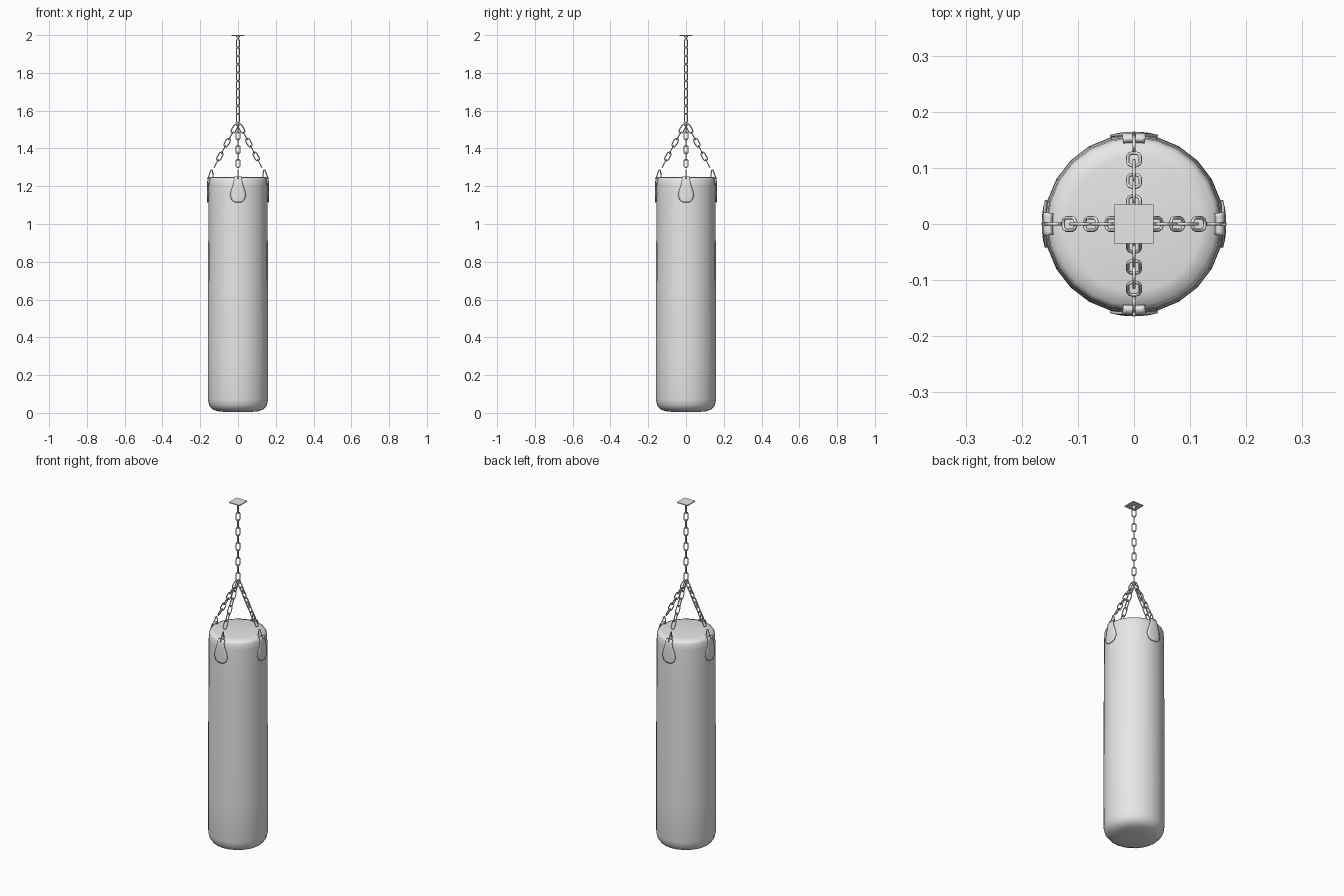
import bpy, bmesh, math
from mathutils import Vector, Matrix

if "Cube" in bpy.data.objects:
    bpy.data.objects.remove(bpy.data.objects["Cube"])

grey = bpy.data.materials.new("plain_grey")
grey.diffuse_color = (0.8, 0.8, 0.8, 1)
grey.use_nodes = True
grey.node_tree.nodes["Principled BSDF"].inputs["Base Color"].default_value = grey.diffuse_color


def finish(name, bm, sharp=None):
    bmesh.ops.recalc_face_normals(bm, faces=bm.faces[:])
    me = bpy.data.meshes.new(name)
    bm.to_mesh(me)
    bm.free()
    me.materials.append(grey)
    for p in me.polygons:
        p.use_smooth = True
    ob = bpy.data.objects.new(name, me)
    bpy.context.collection.objects.link(ob)
    if sharp:
        bpy.ops.object.select_all(action='DESELECT')
        ob.select_set(True)
        bpy.context.view_layer.objects.active = ob
        bpy.ops.object.shade_smooth_by_angle(angle=math.radians(sharp))
    return ob


def wire_loop(bm, pts, matrix, radius=0.003, sides=6):
    """Round wire swept along a closed flat loop lying in the local XZ plane."""
    n = len(pts)
    rings = []
    for i, (x, z) in enumerate(pts):
        p = Vector((x, 0, z))
        a, b = pts[i - 1], pts[(i + 1) % n]
        t = Vector((b[0] - a[0], 0, b[1] - a[1])).normalized()
        side = t.cross(Vector((0, 1, 0)))
        ring = []
        for k in range(sides):
            ang = 2 * math.pi * k / sides
            offset = side * math.cos(ang) + Vector((0, 1, 0)) * math.sin(ang)
            ring.append(bm.verts.new(matrix @ (p + offset * radius)))
        rings.append(ring)
    for i in range(n):
        r0, r1 = rings[i], rings[(i + 1) % n]
        for k in range(sides):
            j = (k + 1) % sides
            bm.faces.new((r0[k], r0[j], r1[j], r1[k]))


def link_path(length, width, steps=5):
    """Oval chain link centre line."""
    r = width / 2 - 0.003
    h = length / 2 - 0.003 - r
    pts = []
    for s, start in ((1, 0), (-1, math.pi)):
        for i in range(steps + 1):
            a = start + math.pi * i / steps
            pts.append((r * math.cos(a), s * h + r * math.sin(a)))
    return pts


# Bag: rounded cylinder, softer at the bottom than at the top
profile = [(0.0, 0.004), (0.06, 0.004), (0.11, 0.009), (0.137, 0.02), (0.153, 0.04),
           (0.159, 0.07), (0.160, 0.3), (0.159, 0.65), (0.157, 1.0), (0.156, 1.2),
           (0.154, 1.232), (0.146, 1.245), (0.12, 1.25), (0.0, 1.25)]
bm = bmesh.new()
verts = [bm.verts.new((r, 0, z)) for r, z in profile]
edges = [bm.edges.new(e) for e in zip(verts, verts[1:])]
bmesh.ops.spin(bm, geom=verts + edges, cent=(0, 0, 0), axis=(0, 0, 1),
               angle=2 * math.pi, steps=24, use_merge=True)
bmesh.ops.remove_doubles(bm, verts=bm.verts[:], dist=1e-5)
finish("bag", bm)

# Four hanging points: leather tab, triangle ring and slanted chain
tab_rows = [(0.016, 0.161, 1.115), (0.032, 0.162, 1.125), (0.043, 0.162, 1.15),
            (0.037, 0.162, 1.178), (0.026, 0.161, 1.208), (0.021, 0.160, 1.235),
            (0.020, 0.154, 1.25), (0.019, 0.146, 1.246)]
slope = 1.9
tilt = -math.atan(1 / slope)
for d, side in enumerate(("right", "back", "left", "front")):
    turn = Matrix.Rotation(d * math.pi / 2, 4, 'Z')

    # Pear-shaped tab wrapped around the bag and folded over its rim
    bm = bmesh.new()
    grid = []
    for w, r, z in tab_rows:
        row = []
        for i in range(7):
            a = w / r * (i / 3 - 1)
            row.append(bm.verts.new(turn @ Vector((r * math.cos(a), r * math.sin(a), z))))
        grid.append(row)
    for r0, r1 in zip(grid, grid[1:]):
        for i in range(6):
            bm.faces.new((r0[i], r0[i + 1], r1[i + 1], r1[i]))
    tab = finish("tab_" + side, bm)
    mod = tab.modifiers.new("thickness", 'SOLIDIFY')
    mod.thickness = 0.005
    mod.offset = 0

    # Triangle ring
    bm = bmesh.new()
    wire_loop(bm, [(0.161, 1.238), (0.152, 1.262), (0.142, 1.288), (0.137, 1.288),
                   (0.132, 1.262), (0.131, 1.25), (0.145, 1.243)], turn)
    finish("triangle_ring_" + side, bm)

    # Slanted chain, every second link turned a quarter
    bm = bmesh.new()
    path = link_path(0.055, 0.028)
    for k in range(1, 7):
        x = 0.0192 * k
        m = (turn @ Matrix.Translation((x, 0, 1.54 - slope * x))
             @ Matrix.Rotation(tilt, 4, 'Y')
             @ Matrix.Rotation((k + 1) % 2 * math.pi / 2, 4, 'Z'))
        wire_loop(bm, path, m)
    finish("chain_" + side, bm)

# Joining ring where the four chains meet
bm = bmesh.new()
circle = [(0.012 * math.cos(a * math.pi / 6), 0.012 * math.sin(a * math.pi / 6))
          for a in range(12)]
wire_loop(bm, circle, Matrix.Translation((0, 0, 1.535)) @ Matrix.Rotation(math.pi / 2, 4, 'X'))
finish("joining_ring", bm)

# Upright chain, links set diagonally
bm = bmesh.new()
path = link_path(0.057, 0.026)
for k in range(10):
    m = (Matrix.Translation((0, 0, 1.56 + 0.044 * k))
         @ Matrix.Rotation(math.pi / 4 + k * math.pi / 2, 4, 'Z'))
    wire_loop(bm, path, m)
finish("upright_chain", bm)

# Ceiling plate with a small mount under it
bm = bmesh.new()
bmesh.ops.create_cube(bm, size=1, matrix=Matrix.Translation((0, 0, 1.9975))
                      @ Matrix.Diagonal((0.07, 0.07, 0.005, 1)))
finish("ceiling_plate", bm, sharp=30)
bm = bmesh.new()
bmesh.ops.create_cone(bm, cap_ends=True, segments=12, radius1=0.005, radius2=0.012,
                      depth=0.016, matrix=Matrix.Translation((0, 0, 1.988)))
finish("plate_mount", bm, sharp=30)
